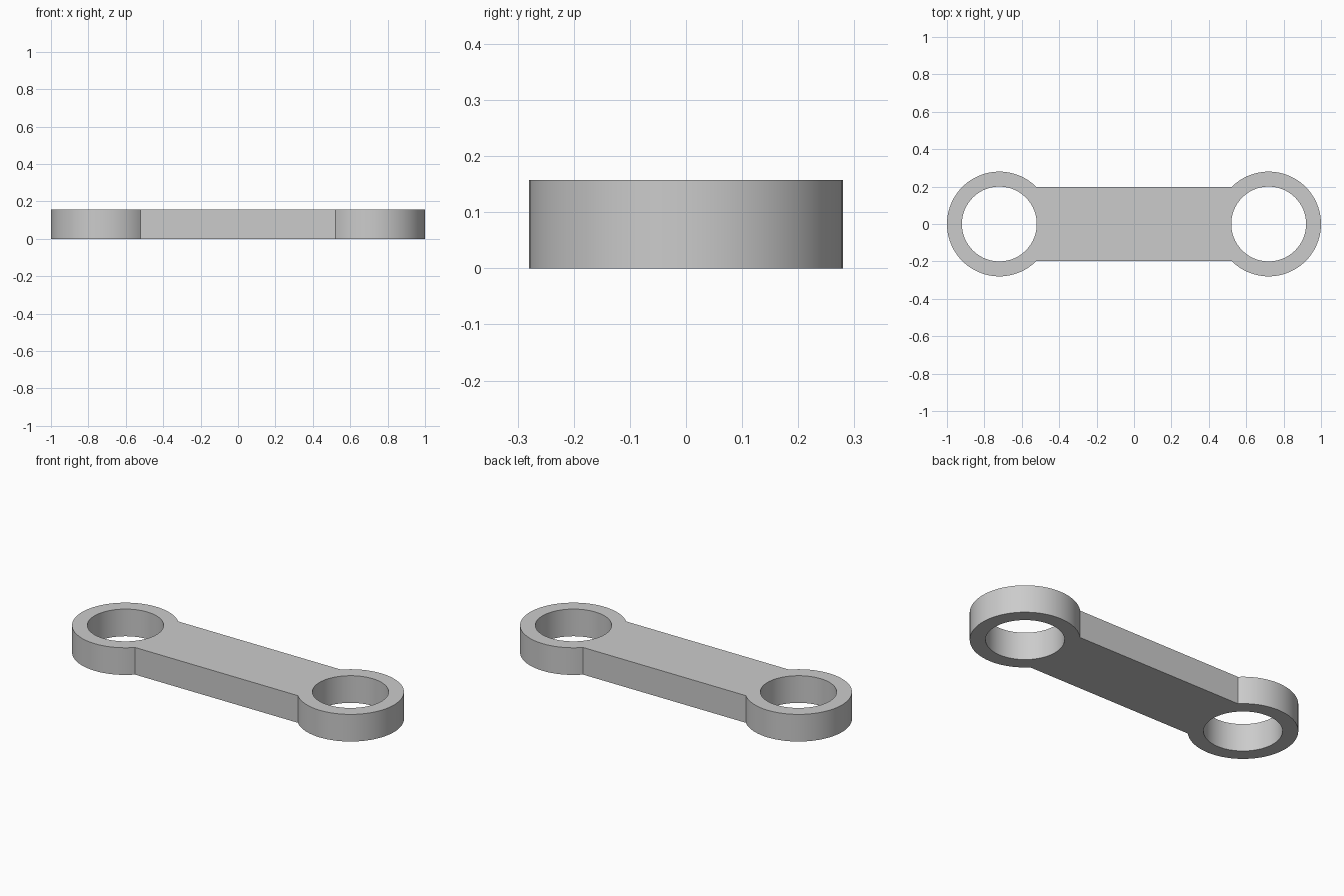
import bpy
import bmesh
from math import asin, cos, sin, pi, radians

if "Cube" in bpy.data.objects:
    bpy.data.objects.remove(bpy.data.objects["Cube"])

EYE_X, OUTER_R, HOLE_R = 0.72, 0.28, 0.2
BAR_HALF, THICK = 0.197, 0.157
INNER_SEGS, OUTER_SEGS = 24, 72

# Plain grey metal
grey = bpy.data.materials.new("grey_metal")
grey.use_nodes = True
colour = (0.6, 0.6, 0.6, 1)
grey.diffuse_color = colour
grey.node_tree.nodes["Principled BSDF"].inputs["Base Color"].default_value = colour

bm = bmesh.new()

# Angles round an eye: the arc joining the bar first, then the free arc
half = asin(BAR_HALF / OUTER_R)
angles = [-half + 2 * half * i / INNER_SEGS for i in range(INNER_SEGS)]
angles += [half + (2 * pi - 2 * half) * i / OUTER_SEGS for i in range(OUTER_SEGS)]


def add_eye(side):
    """Flat ring at one end; returns the arc that the bar joins."""
    def circle(r):
        return [bm.verts.new((side * (EYE_X - r * cos(a)), r * sin(a), 0)) for a in angles]
    outer, hole = circle(OUTER_R), circle(HOLE_R)
    n = len(angles)
    for i in range(n):
        j = (i + 1) % n
        bm.faces.new((outer[i], outer[j], hole[j], hole[i]))
    return outer[:INNER_SEGS + 1]


# Bar between the two eyes, sharing their arcs
left_arc, right_arc = add_eye(1), add_eye(-1)
bm.faces.new(left_arc + right_arc[::-1])

# Thicken the flat outline
bottom = bm.faces[:]
top = bmesh.ops.extrude_face_region(bm, geom=bottom, use_keep_orig=True)["geom"]
bmesh.ops.translate(bm, vec=(0, 0, THICK),
                    verts=[v for v in top if isinstance(v, bmesh.types.BMVert)])
bmesh.ops.recalc_face_normals(bm, faces=bm.faces[:])

mesh = bpy.data.meshes.new("connecting_link")
bm.to_mesh(mesh)
bm.free()
mesh.materials.append(grey)
link = bpy.data.objects.new("connecting_link", mesh)
bpy.context.collection.objects.link(link)

# Smooth round walls, crisp rims
bpy.ops.object.select_all(action='DESELECT')
link.select_set(True)
bpy.context.view_layer.objects.active = link
bpy.ops.object.shade_smooth_by_angle(angle=radians(30))
